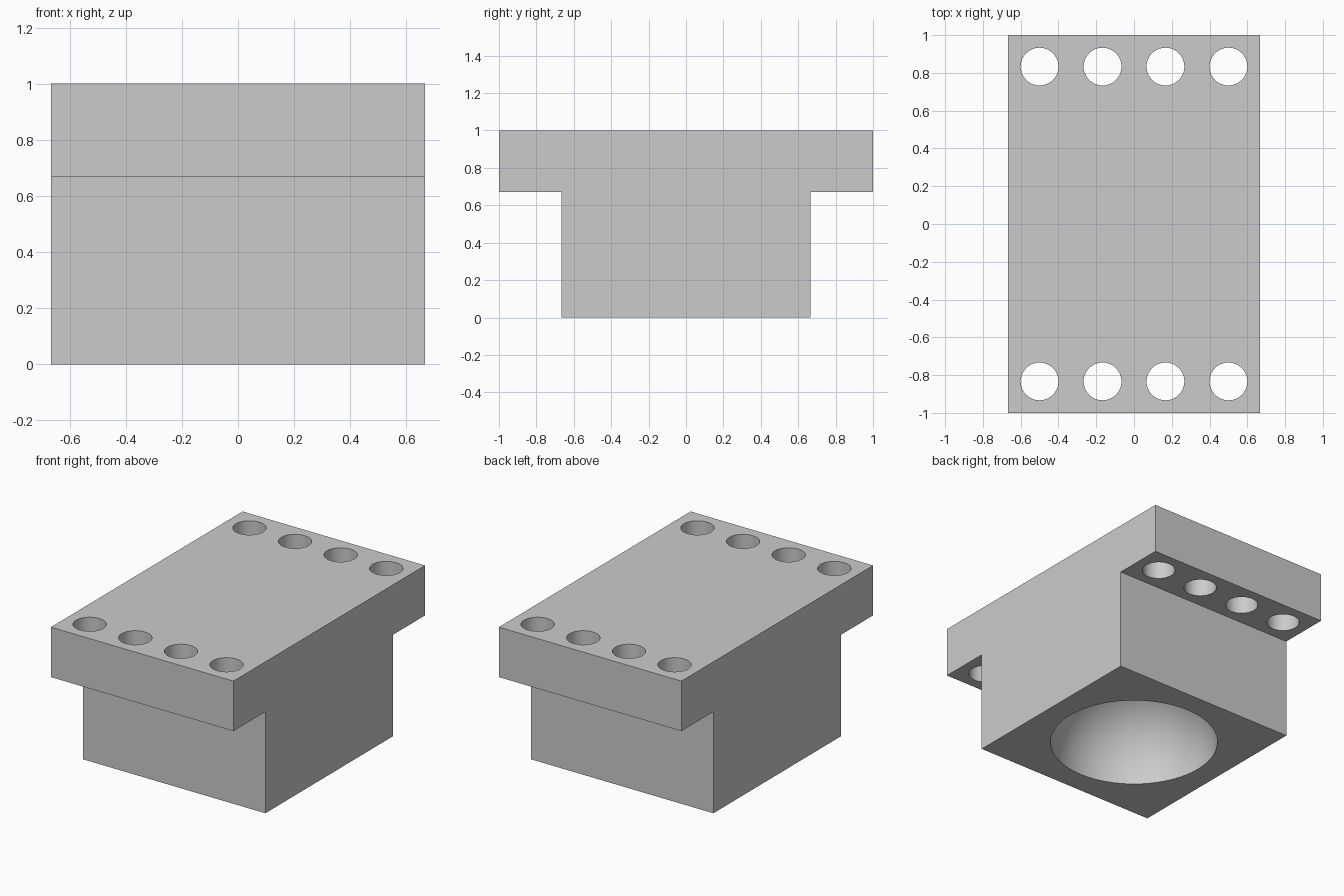
import bpy
import bmesh
from mathutils import Matrix

cube = bpy.data.objects.get("Cube")
if cube:
    bpy.data.objects.remove(cube, do_unlink=True)

WIDTH = 4 / 3
HOLE_RADIUS = 0.1
SOCKET_RADIUS = 0.515

grey = bpy.data.materials.new("light grey")
grey.use_nodes = True
grey.diffuse_color = (0.6, 0.6, 0.6, 1)
grey.node_tree.nodes["Principled BSDF"].inputs["Base Color"].default_value = (0.6, 0.6, 0.6, 1)


def make_object(name, bm):
    bmesh.ops.recalc_face_normals(bm, faces=bm.faces)
    mesh = bpy.data.meshes.new(name)
    bm.to_mesh(mesh)
    bm.free()
    mesh.materials.append(grey)
    obj = bpy.data.objects.new(name, mesh)
    bpy.context.collection.objects.link(obj)
    return obj


def cut(target, cutter):
    mod = target.modifiers.new(cutter.name, "BOOLEAN")
    mod.operation = "DIFFERENCE"
    mod.solver = "EXACT"
    mod.object = cutter
    cutter.hide_render = True
    cutter.hide_set(True)


# T-shaped block: half profile in (y, z), mirrored and extruded across the width
half = [(2 / 3, 0), (2 / 3, 0.67), (1, 0.67), (1, 1)]
profile = half + [(-y, z) for y, z in reversed(half)]
bm = bmesh.new()
face = bm.faces.new([bm.verts.new((-WIDTH / 2, y, z)) for y, z in profile])
extruded = bmesh.ops.extrude_face_region(bm, geom=[face])["geom"]
verts = [v for v in extruded if isinstance(v, bmesh.types.BMVert)]
bmesh.ops.translate(bm, verts=verts, vec=(WIDTH, 0, 0))
block = make_object("flanged_block", bm)

# Two rows of four bolt holes through the flanges
bm = bmesh.new()
for y in (-5 / 6, 5 / 6):
    for i in range(4):
        x = (i - 1.5) / 3
        bmesh.ops.create_cone(bm, cap_ends=True, segments=48, radius1=HOLE_RADIUS,
                              radius2=HOLE_RADIUS, depth=0.8,
                              matrix=Matrix.Translation((x, y, 0.85)))
cut(block, make_object("bolt_hole_cutter", bm))

# Domed socket in the underside
bm = bmesh.new()
bmesh.ops.create_uvsphere(bm, u_segments=64, v_segments=32, radius=SOCKET_RADIUS)
cut(block, make_object("socket_cutter", bm))

# Apply the cuts, then shade the curved walls smoothly
bpy.ops.object.select_all(action="DESELECT")
block.select_set(True)
bpy.context.view_layer.objects.active = block
for mod in list(block.modifiers):
    cutter = mod.object
    bpy.ops.object.modifier_apply(modifier=mod.name)
    bpy.data.objects.remove(cutter, do_unlink=True)
bpy.ops.object.shade_smooth_by_angle()
